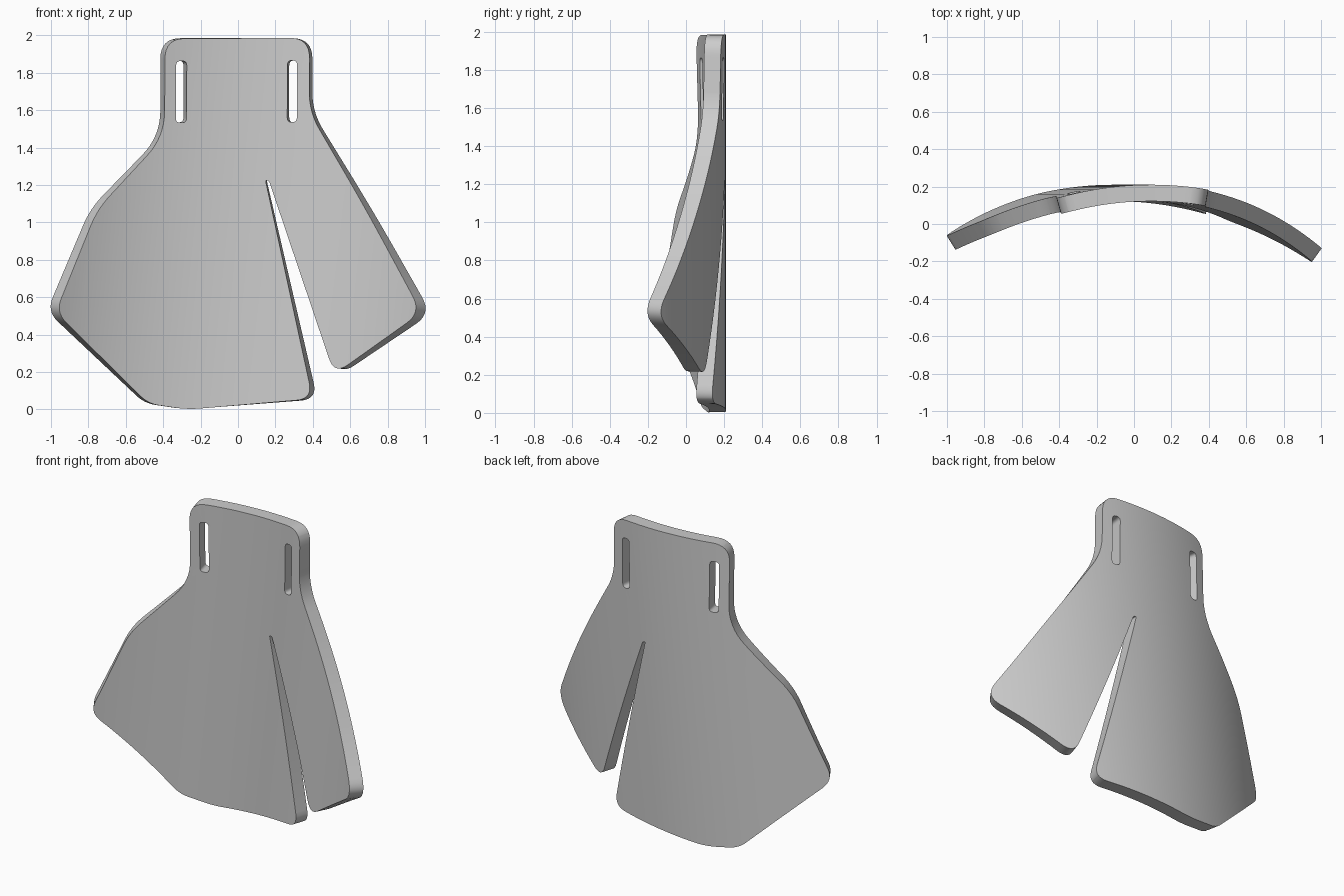
import bpy, bmesh, math
from mathutils import Vector

cube = bpy.data.objects.get("Cube")
if cube:
    bpy.data.objects.remove(cube, do_unlink=True)

RADIUS = 1.8        # bend radius of the outer surface
THICK = 0.088
LEAN = 0.1          # sideways lean of the bend axis
BACK = 0.21         # rearmost y

# Outline corners on the outer surface: x, z, rounding length
OUTLINE = [
    (-0.415, 1.985, 0.11), (0.398, 1.985, 0.11), (0.397, 1.59, 0.11),
    (0.72, 1.065, 0.25), (1.034, 0.513, 0.10), (0.546, 0.184, 0.09),
    (0.173, 1.222, 0.012), (0.153, 1.227, 0.012), (0.425, 0.054, 0.09),
    (-0.28, 0.0, 0.08), (-0.5, 0.033, 0.06), (-1.022, 0.525, 0.08),
    (-0.79, 1.075, 0.10), (-0.415, 1.46, 0.14),
]


def rounded(corners, steps=8):
    """Closed 2D loop with each corner replaced by a soft curve."""
    loop = []
    for i, (x, z, d) in enumerate(corners):
        p = Vector((x, z))
        before = Vector(corners[i - 1][:2])
        after = Vector(corners[(i + 1) % len(corners)][:2])
        a = p + (before - p).normalized() * d
        b = p + (after - p).normalized() * d
        for k in range(steps + 1):
            t = k / steps
            loop.append(a * (1 - t) ** 2 + p * 2 * t * (1 - t) + b * t * t)
    return loop


def slot(x0, x1, z0=1.535, z1=1.865, d=0.025):
    return [(x0, z0, d), (x1, z0, d), (x1, z1, d), (x0, z1, d)]


def bend(co):
    """Wrap a flat point (depth in -y) around the leaning cylinder."""
    off = co.x - (LEAN * co.z - 0.105)
    drop = math.sqrt(RADIUS ** 2 - off ** 2)
    surface = Vector((co.x, BACK - RADIUS + drop, co.z))
    normal = Vector((off, drop, -LEAN * off)).normalized()
    return surface + normal * co.y


# Flat plate with two strap slots
bm = bmesh.new()
for corners in (OUTLINE, slot(-0.352, -0.292), slot(0.274, 0.328)):
    verts = [bm.verts.new((p.x, 0, p.y)) for p in rounded(corners)]
    for i, v in enumerate(verts):
        bm.edges.new((verts[i - 1], v))
bmesh.ops.triangle_fill(bm, edges=bm.edges[:], use_beauty=True, normal=(0, 1, 0))

# Cut along the bend lines so the plate curves cleanly
for i in range(-30, 31):
    bmesh.ops.bisect_plane(bm, geom=bm.verts[:] + bm.edges[:] + bm.faces[:],
                           dist=1e-5, plane_co=(i * 0.04, 0, 0.5),
                           plane_no=(1, 0, -LEAN))

# Thicken, then bend
grown = bmesh.ops.extrude_face_region(bm, geom=bm.faces[:], use_keep_orig=True)
for item in grown["geom"]:
    if isinstance(item, bmesh.types.BMVert):
        item.co.y = -THICK
for v in bm.verts:
    v.co = bend(v.co)
bmesh.ops.recalc_face_normals(bm, faces=bm.faces[:])

mesh = bpy.data.meshes.new("curved_plate")
bm.to_mesh(mesh)
bm.free()
plate = bpy.data.objects.new("curved_plate", mesh)
bpy.context.collection.objects.link(plate)

# Plain grey material
grey = bpy.data.materials.new("plain_grey")
grey.use_nodes = True
colour = (0.6, 0.6, 0.6, 1)
grey.diffuse_color = colour
grey.node_tree.nodes["Principled BSDF"].inputs["Base Color"].default_value = colour
mesh.materials.append(grey)

bpy.ops.object.select_all(action="DESELECT")
plate.select_set(True)
bpy.context.view_layer.objects.active = plate
bpy.ops.object.shade_smooth_by_angle(angle=math.radians(30))
